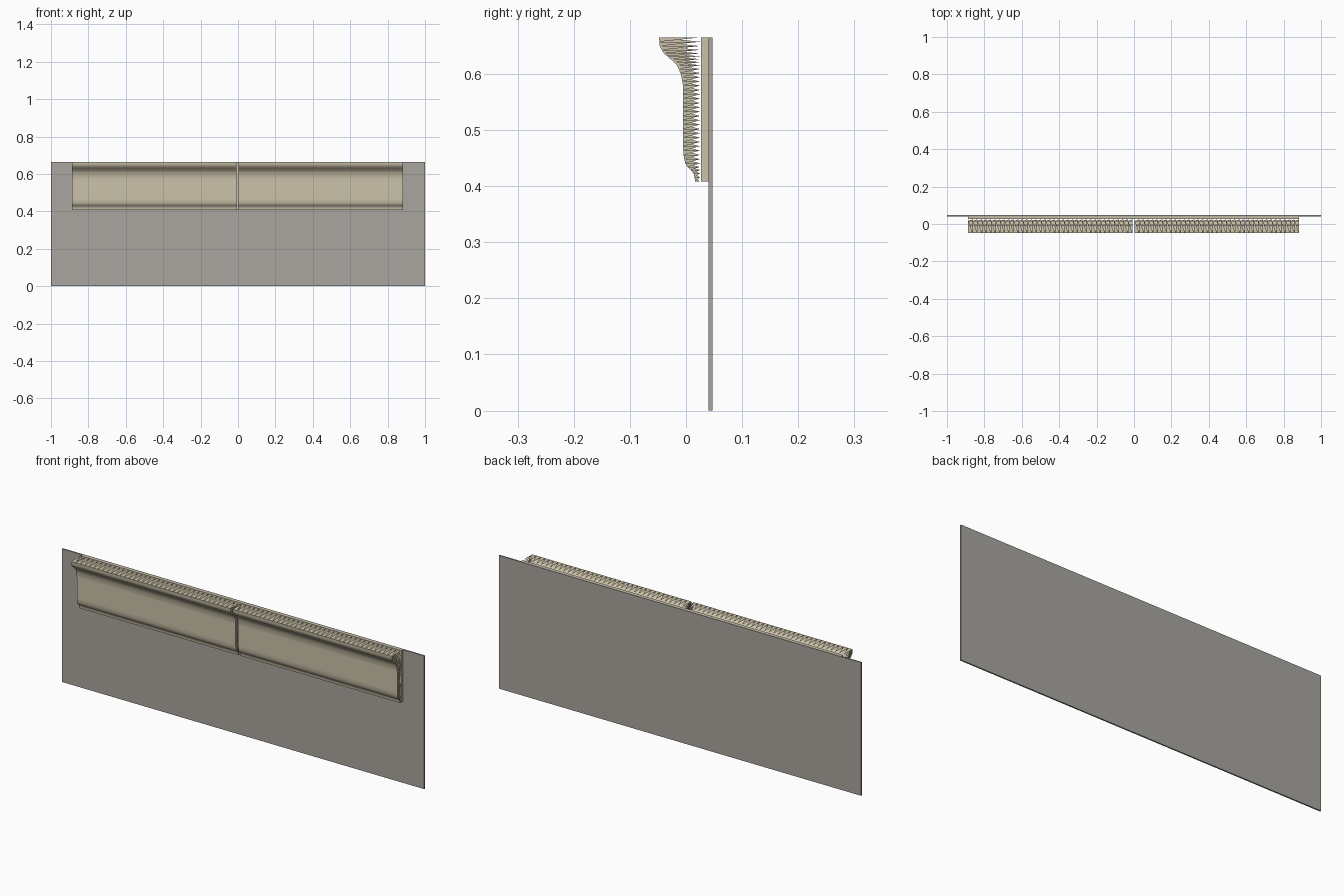
import bpy, bmesh
from mathutils import Vector

if "Cube" in bpy.data.objects:
    bpy.data.objects.remove(bpy.data.objects["Cube"])


def material(name, rgb):
    m = bpy.data.materials.new(name)
    m.diffuse_color = (*rgb, 1)
    m.use_nodes = True
    m.node_tree.nodes["Principled BSDF"].inputs["Base Color"].default_value = m.diffuse_color
    return m


GREY = material("wall grey", (0.40, 0.38, 0.35))
CREAM = material("moulding cream", (0.60, 0.54, 0.40))


def finish(bm, name, mat):
    me = bpy.data.meshes.new(name)
    bm.to_mesh(me)
    bm.free()
    me.materials.append(mat)
    ob = bpy.data.objects.new(name, me)
    bpy.context.collection.objects.link(ob)
    return ob


def box(name, lo, hi, mat):
    bm = bmesh.new()
    bmesh.ops.create_cube(bm, size=1)
    for v in bm.verts:
        v.co = [(a + b) / 2 + c * (b - a) for a, b, c in zip(lo, hi, v.co)]
    return finish(bm, name, mat)


# Moulding cross-section (y, z), top to bottom
PROFILE = [(-0.048, 0.665), (-0.047, 0.65), (-0.041, 0.638), (-0.028, 0.627),
           (-0.016, 0.615), (-0.009, 0.600), (-0.005, 0.578), (-0.005, 0.46),
           (-0.002, 0.442), (0.003, 0.434), (0.011, 0.427), (0.015, 0.420),
           (0.016, 0.408)]
ROWS, COLS, TIP = 36, 36, 0.025


def resample(points, n):
    pts = [Vector(p) for p in points]
    lens = [(b - a).length for a, b in zip(pts, pts[1:])]
    out = []
    for i in range(n + 1):
        d, k = sum(lens) * i / n, 0
        while k < len(lens) - 1 and d > lens[k]:
            d -= lens[k]
            k += 1
        out.append(pts[k].lerp(pts[k + 1], min(1, d / lens[k])))
    return out


# Open moulding shell, with a row of pointed teeth running back from each edge
def moulding(name, x0, x1):
    bm = bmesh.new()
    sec = resample(PROFILE, ROWS)
    grid = [[bm.verts.new((x0 + (x1 - x0) * i / COLS, p.x, p.y)) for p in sec]
            for i in range(COLS + 1)]
    for i in range(COLS):
        for j in range(ROWS):
            f = bm.faces.new((grid[i][j], grid[i][j + 1],
                              grid[i + 1][j + 1], grid[i + 1][j]))
            f.smooth = True
    edges = [grid[0][::-1], grid[-1], [c[0] for c in grid],
             [c[-1] for c in grid][::-1]]
    for line in edges:
        for a, b in zip(line, line[1:]):
            base = [bm.verts.new(v.co) for v in (b, a)]
            tip = bm.verts.new((a.co.x, TIP, a.co.z))
            bm.faces.new((*base, tip))
    return finish(bm, name, CREAM)


box("wall_panel", (-1, 0.040, 0), (1, 0.047, 0.665), GREY)
box("backing_board", (-0.887, 0.027, 0.408), (0.883, 0.040, 0.665), CREAM)
moulding("moulding_left", -0.887, -0.009)
moulding("moulding_right", 0.004, 0.883)
